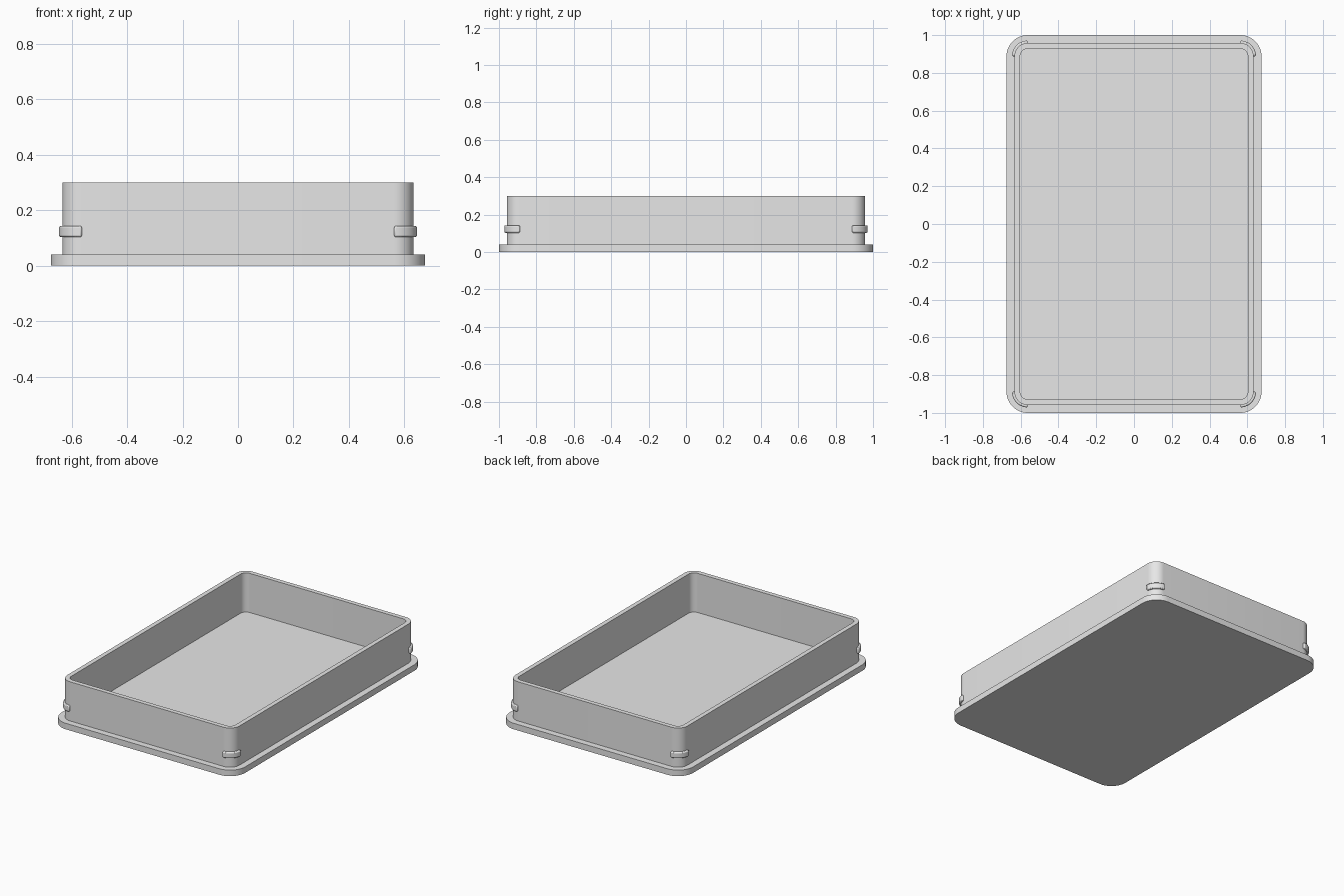
import bpy
import bmesh
from math import sin, cos, pi

default = bpy.data.objects.get("Cube")
if default:
    bpy.data.objects.remove(default, do_unlink=True)

# Shared centre of every rounded corner
CX, CY = 0.563, 0.888
STEPS = 12
PLATE_R, WALL_R, INNER_R = 0.112, 0.07, 0.04
PLATE_TOP, RIM = 0.04, 0.30

grey = bpy.data.materials.new("light grey plastic")
grey.use_nodes = True
colour = (0.8, 0.8, 0.8, 1)
grey.diffuse_color = colour
grey.node_tree.nodes["Principled BSDF"].inputs["Base Color"].default_value = colour


def outline(radius):
    """Rounded rectangle, counterclockwise."""
    points = []
    for i, (sx, sy) in enumerate([(1, 1), (-1, 1), (-1, -1), (1, -1)]):
        for k in range(STEPS + 1):
            a = (i + k / STEPS) * pi / 2
            points.append((sx * CX + radius * cos(a), sy * CY + radius * sin(a)))
    return points


def loop(bm, points, z):
    return [bm.verts.new((x, y, z)) for x, y in points]


def bridge(bm, a, b):
    n = len(a)
    for i in range(n):
        j = (i + 1) % n
        bm.faces.new((a[i], a[j], b[j], b[i]))


def finish(name, bm, bevel=0):
    bmesh.ops.recalc_face_normals(bm, faces=bm.faces)
    mesh = bpy.data.meshes.new(name)
    bm.to_mesh(mesh)
    bm.free()
    mesh.materials.append(grey)
    obj = bpy.data.objects.new(name, mesh)
    bpy.context.collection.objects.link(obj)
    if bevel:
        mod = obj.modifiers.new("soft edges", "BEVEL")
        mod.width = bevel
        mod.segments = 2
        mod.limit_method = "ANGLE"
    bpy.ops.object.select_all(action="DESELECT")
    obj.select_set(True)
    bpy.context.view_layer.objects.active = obj
    bpy.ops.object.shade_smooth_by_angle()
    return obj


# Base plate with overhanging lip
bm = bmesh.new()
low = loop(bm, outline(PLATE_R), 0)
high = loop(bm, outline(PLATE_R), PLATE_TOP)
bridge(bm, low, high)
bm.faces.new(low)
bm.faces.new(high)
finish("base_plate", bm)

# Thin upright wall, open at the top
bm = bmesh.new()
rings = [loop(bm, outline(r), z) for r, z in
         [(WALL_R, PLATE_TOP), (WALL_R, RIM), (INNER_R, RIM), (INNER_R, PLATE_TOP)]]
for i in range(4):
    bridge(bm, rings[i], rings[(i + 1) % 4])
finish("tray_wall", bm)

# Curved snap ridge wrapped round each outside corner
profile = [(0.055, 0.103), (0.083, 0.103), (0.083, 0.143), (0.055, 0.143)]
for i, (place, sx, sy) in enumerate([("back_left", 1, 1), ("back_right", -1, 1),
                                     ("front_right", -1, -1), ("front_left", 1, -1)]):
    bm = bmesh.new()
    sections = []
    for k in range(STEPS + 1):
        a = (i + k / STEPS) * pi / 2
        sections.append([bm.verts.new((sx * CX + r * cos(a), sy * CY + r * sin(a), z))
                         for r, z in profile])
    for a, b in zip(sections, sections[1:]):
        bridge(bm, a, b)
    bm.faces.new(sections[0])
    bm.faces.new(sections[-1])
    finish("snap_ridge_" + place, bm, bevel=0.006)
